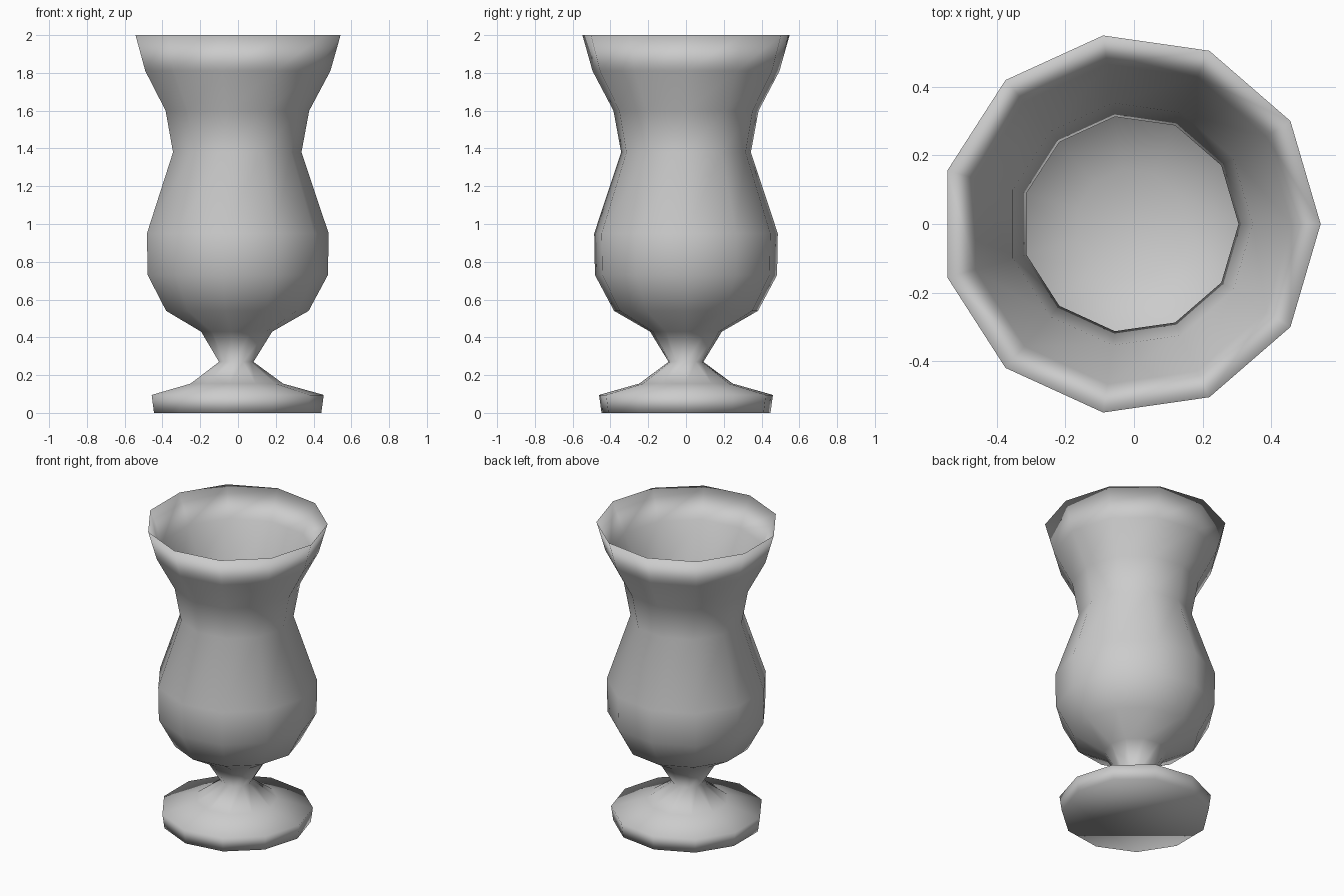
import bpy
import bmesh
from math import cos, sin, tau

cube = bpy.data.objects.get("Cube")
if cube:
    bpy.data.objects.remove(cube)

SIDES = 11
CENTRE_X = -0.011

# Plain grey material
grey = bpy.data.materials.new("plain_grey")
grey.use_nodes = True
grey.diffuse_color = (0.6, 0.6, 0.6, 1)
grey.node_tree.nodes["Principled BSDF"].inputs["Base Color"].default_value = (0.6, 0.6, 0.6, 1)

# Profile as (radius, height): foot, stem, bowl, rim
OUTER = [(0.452, 0), (0.465, 0.095), (0.25, 0.155), (0.093, 0.27),
         (0.192, 0.43), (0.385, 0.54), (0.487, 0.73), (0.491, 0.95),
         (0.347, 1.38), (0.388, 1.6), (0.5, 1.81), (0.554, 2)]
# Inside of the bowl, from the rim down
INNER = [(0.47, 1.81), (0.356, 1.6), (0.315, 1.38), (0.457, 0.95),
         (0.453, 0.73), (0.355, 0.56), (0.16, 0.46)]


def lathe(name, profile):
    """Spin a closed-ended profile into a faceted solid."""
    bm = bmesh.new()
    rings = []
    for r, z in profile:
        rings.append([bm.verts.new((CENTRE_X + r * cos(tau * i / SIDES),
                                    r * sin(tau * i / SIDES), z))
                      for i in range(SIDES)])
    for low, high in zip(rings, rings[1:]):
        for i in range(SIDES):
            j = (i + 1) % SIDES
            bm.faces.new((low[i], low[j], high[j], high[i]))
    bm.faces.new(rings[0][::-1])
    bm.faces.new(rings[-1])
    for face in bm.faces:
        face.smooth = True
    mesh = bpy.data.meshes.new(name)
    bm.to_mesh(mesh)
    bm.free()
    mesh.materials.append(grey)
    obj = bpy.data.objects.new(name, mesh)
    bpy.context.collection.objects.link(obj)
    return obj


lathe("footed_glass", OUTER + INNER)
